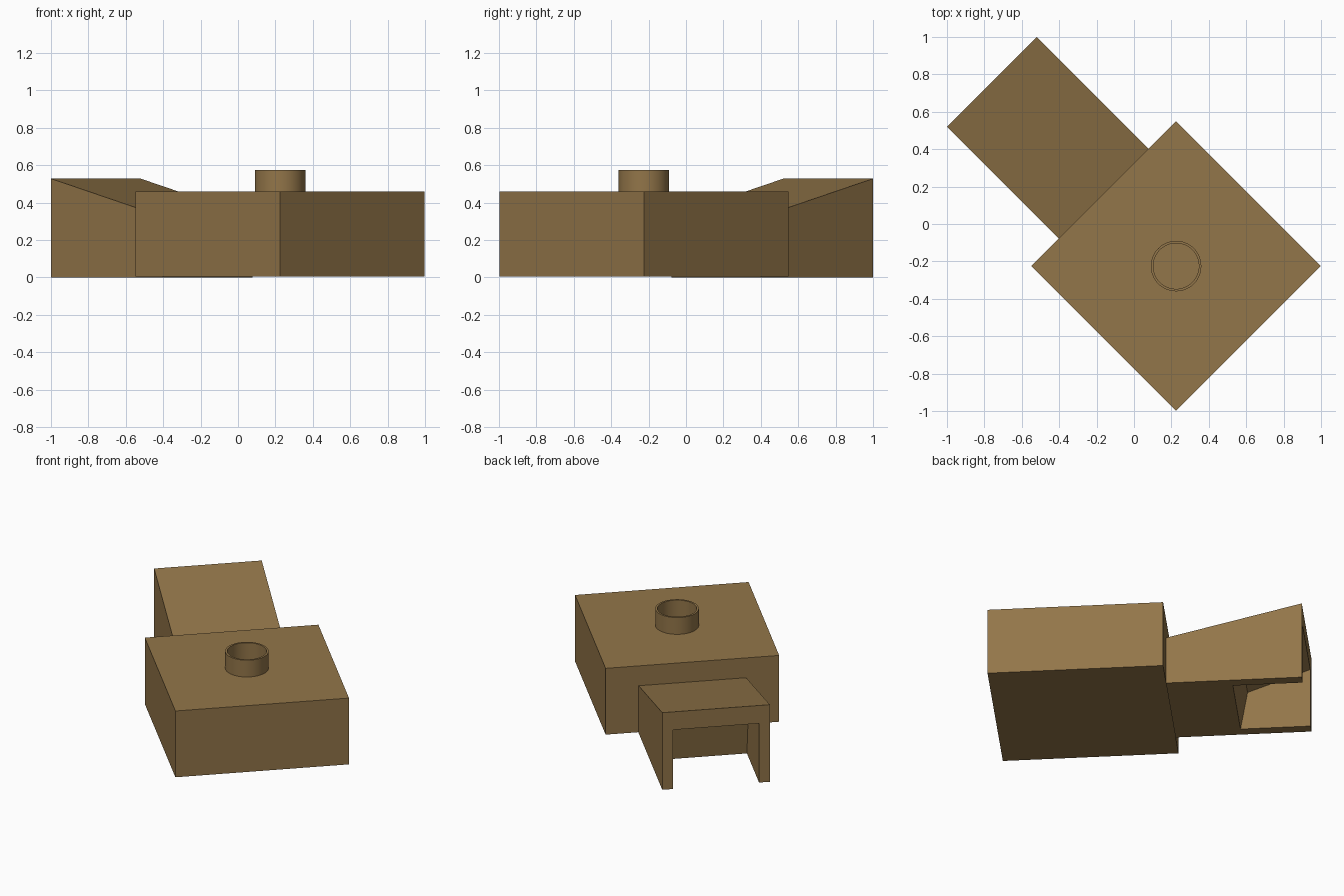
import bpy, bmesh, math
from mathutils import Matrix

if "Cube" in bpy.data.objects:
    bpy.data.objects.remove(bpy.data.objects["Cube"])

TURN = Matrix.Rotation(math.radians(135), 4, 'Z')  # local x points to the back-left corner
brown = bpy.data.materials.new("brown")
brown.diffuse_color = (0.29, 0.18, 0.067, 1)
brown.use_nodes = True
brown.node_tree.nodes["Principled BSDF"].inputs["Base Color"].default_value = brown.diffuse_color


def finish(name, bm, matrix=Matrix()):
    bmesh.ops.recalc_face_normals(bm, faces=bm.faces)
    mesh = bpy.data.meshes.new(name)
    bm.to_mesh(mesh)
    bm.free()
    mesh.materials.append(brown)
    obj = bpy.data.objects.new(name, mesh)
    obj.matrix_world = matrix
    bpy.context.collection.objects.link(obj)
    return obj


def prism(name, profile, half_width):
    """Extrude an (x, z) side profile across the local y axis."""
    bm = bmesh.new()
    face = bm.faces.new([bm.verts.new((x, -half_width, z)) for x, z in profile])
    side = bmesh.ops.extrude_face_region(bm, geom=[face])["geom"]
    verts = [g for g in side if isinstance(g, bmesh.types.BMVert)]
    bmesh.ops.translate(bm, verts=verts, vec=(0, 2 * half_width, 0))
    return finish(name, bm, TURN)


# Main square block
C, H, FRONT, TOP = -0.318, 0.547, 0.229, 0.46
prism("main_block", [(C - H, 0.006), (C + H, 0.006), (C + H, TOP), (C - H, TOP)], H)

# Sloped arm with an open recess under its outer end
arm = prism("sloped_arm", [(FRONT, 0), (1.075, 0), (1.075, 0.528), (FRONT, 0.324)], 0.339)
cutter = prism("recess_cutter", [(0.623, -0.1), (1.175, -0.1), (1.175, 0.442), (0.684, 0.26)], 0.271)
cutter.hide_render = True
cut = arm.modifiers.new("recess", 'BOOLEAN')
cut.operation, cut.object, cut.solver = 'DIFFERENCE', cutter, 'EXACT'
bpy.context.view_layer.objects.active = arm
bpy.ops.object.modifier_apply(modifier=cut.name)
bpy.data.objects.remove(cutter)

# Thin round collar on top: a rectangular section spun around its axis
bm = bmesh.new()
section = [bm.verts.new(p) for p in
           ((0.135, 0, TOP), (0.135, 0, 0.575), (0.122, 0, 0.575), (0.122, 0, TOP))]
edges = [bm.edges.new((a, b)) for a, b in zip(section, section[1:])]
bmesh.ops.spin(bm, geom=section + edges, cent=(0, 0, 0), axis=(0, 0, 1),
               angle=math.tau, steps=48)
bmesh.ops.remove_doubles(bm, verts=bm.verts, dist=0.0001)
collar = finish("top_collar", bm, Matrix.Translation((0.225, -0.225, 0)))
bpy.ops.object.select_all(action='DESELECT')
collar.select_set(True)
bpy.context.view_layer.objects.active = collar
bpy.ops.object.shade_smooth_by_angle()
